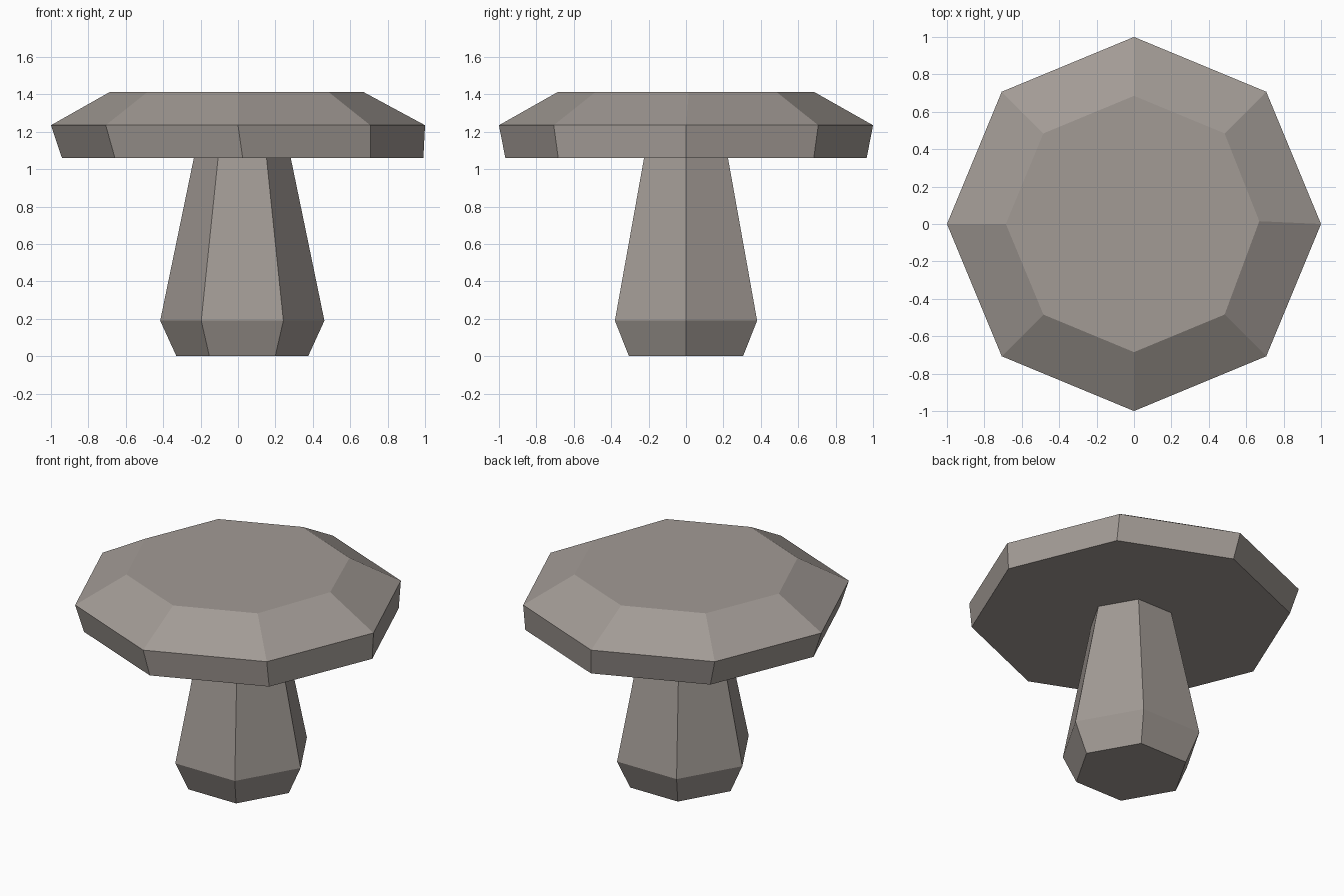
import bpy, bmesh
from math import cos, sin, tau

cube = bpy.data.objects.get("Cube")
if cube:
    bpy.data.objects.remove(cube, do_unlink=True)

stone = bpy.data.materials.new("warm_grey_stone")
stone.use_nodes = True
colour = (0.36, 0.325, 0.3, 1)
stone.diffuse_color = colour
stone.node_tree.nodes["Principled BSDF"].inputs["Base Color"].default_value = colour


def lathe(name, sides, rings):
    """Flat-faced solid from rings of (centre x, radius, height), bottom to top."""
    bm = bmesh.new()
    loops = [[bm.verts.new((cx + r * cos(tau * i / sides), r * sin(tau * i / sides), z))
              for i in range(sides)] for cx, r, z in rings]
    for low, high in zip(loops, loops[1:]):
        for i in range(sides):
            j = (i + 1) % sides
            bm.faces.new((low[i], low[j], high[j], high[i]))
    bm.faces.new(loops[0][::-1])
    bm.faces.new(loops[-1])
    if name == "cap":
        # slightly chipped corner on the flat top
        loops[-1][0].co.x -= 0.015
        loops[-1][0].co.y += 0.015
    mesh = bpy.data.meshes.new(name)
    bm.to_mesh(mesh)
    bm.free()
    mesh.materials.append(stone)
    obj = bpy.data.objects.new(name, mesh)
    bpy.context.collection.objects.link(obj)
    return obj


# Six-sided tapering stem with a narrowed foot
lathe("stem", 6, [(0.023, 0.352, 0), (0.023, 0.439, 0.19), (0.023, 0.258, 1.065)])

# Eight-sided cap, undercut below the rim and bevelled to a flat top
lathe("cap", 8, [(0.025, 0.966, 1.06), (0, 1, 1.235), (0, 0.685, 1.413)])
